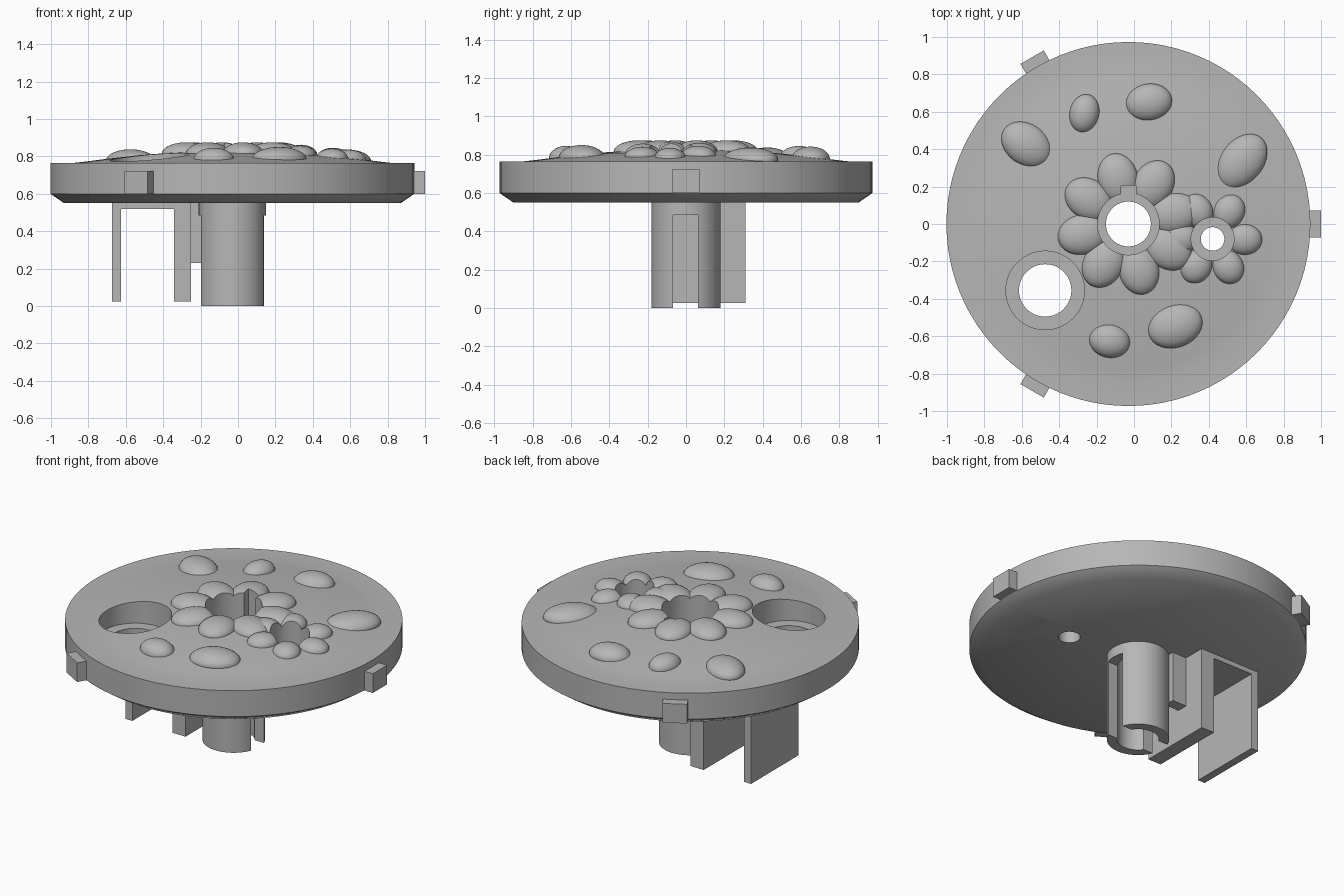
import bpy, bmesh, math
from mathutils import Matrix, Vector

cube = bpy.data.objects.get("Cube")
if cube:
    bpy.data.objects.remove(cube, do_unlink=True)

GREY = (0.47, 0.47, 0.47, 1)
mat = bpy.data.materials.new("plain grey")
mat.use_nodes = True
mat.diffuse_color = GREY
mat.node_tree.nodes["Principled BSDF"].inputs["Base Color"].default_value = GREY

CX = -0.03          # axis of the disc
BORES = [(CX, 0, 0.165, 0.12), (0.42, -0.08, 0.115, 0.063), (-0.475, -0.355, 0.21, 0.14)]


def finish(name, bm):
    bmesh.ops.recalc_face_normals(bm, faces=bm.faces)
    mesh = bpy.data.meshes.new(name)
    bm.to_mesh(mesh)
    bm.free()
    mesh.materials.append(mat)
    ob = bpy.data.objects.new(name, mesh)
    bpy.context.collection.objects.link(ob)
    return ob


def box(name, x0, x1, y0, y1, z0, z1, spin=0):
    bm = bmesh.new()
    bmesh.ops.create_cube(bm, size=1)
    size = Matrix.Diagonal((x1 - x0, y1 - y0, z1 - z0, 1))
    place = Matrix.Translation(((x0 + x1) / 2, (y0 + y1) / 2, (z0 + z1) / 2))
    turn = Matrix.Translation((CX, 0, 0)) @ Matrix.Rotation(spin, 4, "Z") @ Matrix.Translation((-CX, 0, 0))
    bm.transform(turn @ place @ size)
    return finish(name, bm)


def cylinder(name, x, y, r, z0, z1):
    bm = bmesh.new()
    bmesh.ops.create_cone(bm, cap_ends=True, segments=64, radius1=r, radius2=r, depth=z1 - z0)
    bm.transform(Matrix.Translation((x, y, (z0 + z1) / 2)))
    return finish(name, bm)


def blob(x, y, rx, ry, rz, z, angle):
    bm = bmesh.new()
    bmesh.ops.create_uvsphere(bm, u_segments=32, v_segments=18, radius=1)
    bm.transform(Matrix.Translation((x, y, z)) @ Matrix.Rotation(math.radians(angle), 4, "Z")
                 @ Matrix.Diagonal((rx, ry, rz, 1)))
    return finish("blob", bm)


def combine(target, other, operation):
    """Apply a boolean and remove the helper."""
    mod = target.modifiers.new("cut", "BOOLEAN")
    mod.operation, mod.object, mod.solver = operation, other, "EXACT"
    bpy.ops.object.select_all(action="DESELECT")
    bpy.context.view_layer.objects.active = target
    target.select_set(True)
    bpy.ops.object.modifier_apply(modifier=mod.name)
    bpy.data.objects.remove(other, do_unlink=True)


def smooth(ob):
    bpy.ops.object.select_all(action="DESELECT")
    bpy.context.view_layer.objects.active = ob
    ob.select_set(True)
    bpy.ops.object.shade_smooth_by_angle(angle=math.radians(35))


# Domed disc turned from a profile
profile = [(0, 0.55), (0.9, 0.55), (0.973, 0.6), (0.973, 0.765), (0.85, 0.765),
           (0.78, 0.773), (0.68, 0.786), (0.5, 0.806), (0.3, 0.822), (0, 0.83)]
bm = bmesh.new()
verts = [bm.verts.new((r + CX, 0, z)) for r, z in profile]
edges = [bm.edges.new(pair) for pair in zip(verts, verts[1:])]
bmesh.ops.spin(bm, geom=verts + edges, cent=(CX, 0, 0), axis=(0, 0, 1),
               angle=math.tau, steps=96, use_duplicate=False)
bmesh.ops.remove_doubles(bm, verts=bm.verts, dist=0.0005)
disc = finish("disc", bm)


def dome_height(x, y):
    return 0.83 - 0.085 * (Vector((x - CX, y)).length / 0.9) ** 2


# Scattered oval bumps
for x, y, rx, ry, angle in [(-0.575, 0.425, 0.145, 0.11, -35), (-0.265, 0.59, 0.08, 0.105, -12),
                            (0.08, 0.65, 0.125, 0.1, 10), (0.575, 0.335, 0.165, 0.115, 50),
                            (0.22, -0.545, 0.15, 0.115, 20), (-0.13, -0.625, 0.11, 0.09, -10)]:
    combine(disc, blob(x, y, rx, ry, 0.065, dome_height(x, y) - 0.007, angle), "UNION")

# Rings of bumps around the two smaller bores
for cx, cy, count, start, ring, radial, across, height in [
        (CX, 0, 8, 13, 0.25, 0.135, 0.108, 0.06), (0.42, -0.08, 6, -1, 0.17, 0.095, 0.083, 0.055)]:
    for i in range(count):
        angle = start + i * 360 / count
        x = cx + ring * math.cos(math.radians(angle))
        y = cy + ring * math.sin(math.radians(angle))
        combine(disc, blob(x, y, radial, across, height, dome_height(x, y) - 0.008, angle), "UNION")

# Stepped bores and key slot
for x, y, outer, inner in BORES:
    combine(disc, cylinder("seat", x, y, outer, 0.66, 1), "DIFFERENCE")
    combine(disc, cylinder("bore", x, y, inner, 0.4, 0.9), "DIFFERENCE")
combine(disc, box("key_slot", CX - 0.04, CX + 0.04, 0.1, 0.205, 0.66, 1), "DIFFERENCE")
smooth(disc)

# Hollow stem with a slot on both sides
stem = cylinder("stem", CX, 0, 0.18, 0, 0.555)
combine(stem, cylinder("bore", CX, 0, 0.12, -0.1, 0.7), "DIFFERENCE")
combine(stem, box("slot", -0.4, 0.4, -0.067, 0.063, -0.1, 0.485), "DIFFERENCE")
smooth(stem)

# Rim tabs
for i in range(3):
    box("rim_tab", CX + 0.95, CX + 1.03, -0.072, 0.072, 0.6, 0.722, i * math.tau / 3)

# Bracket under the disc
box("bracket_outer_plate", -0.675, -0.625, -0.17, 0.31, 0.025, 0.555)
box("bracket_inner_plate", -0.342, -0.25, -0.17, 0.31, 0.025, 0.555)
box("bracket_bridge", -0.63, -0.34, -0.17, 0.31, 0.52, 0.555)
box("bracket_rib", -0.255, -0.15, 0.1, 0.17, 0.23, 0.555)
